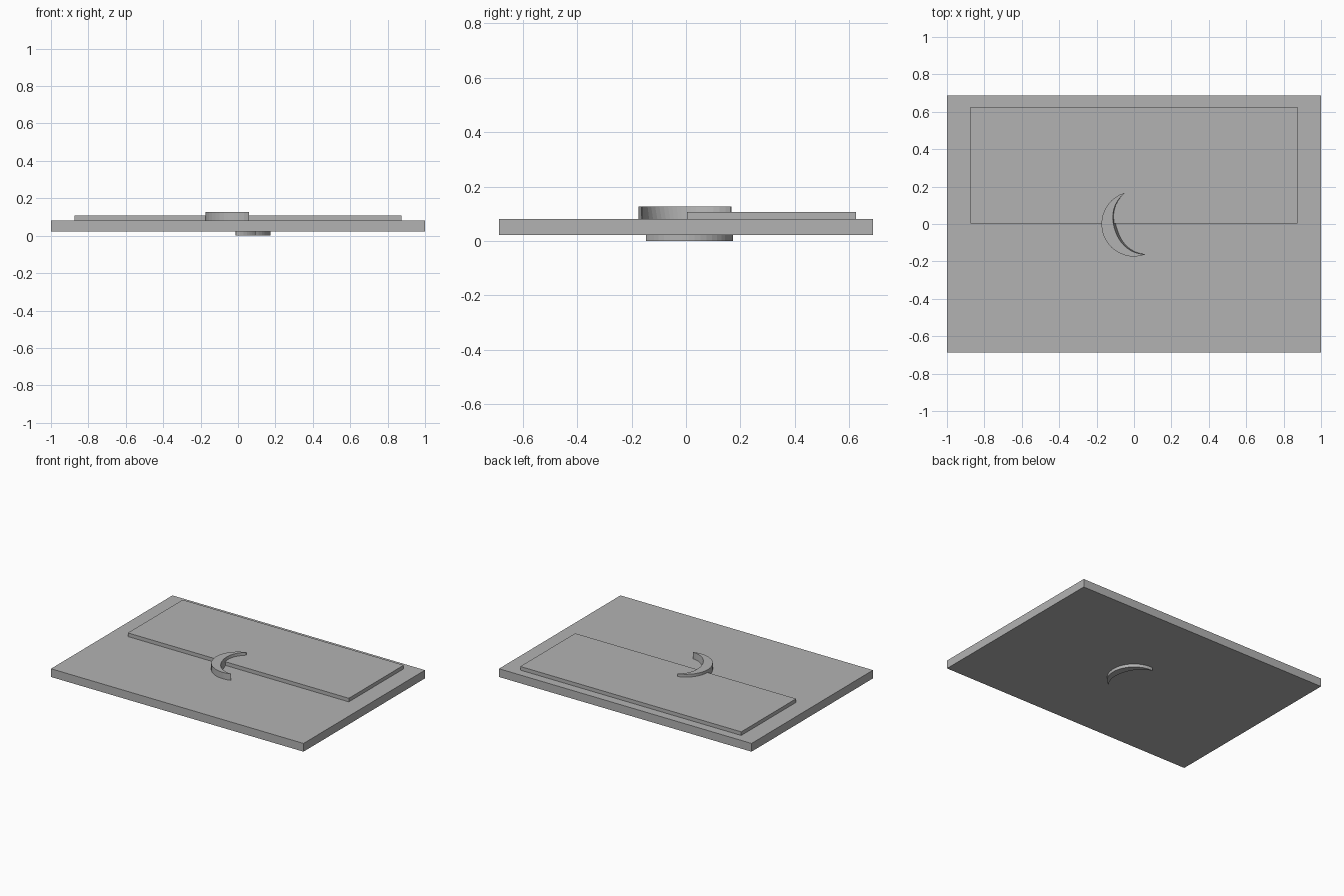
import bpy, bmesh, math

if "Cube" in bpy.data.objects:
    bpy.data.objects.remove(bpy.data.objects["Cube"])

grey = bpy.data.materials.new("plain_grey")
grey.diffuse_color = (0.45, 0.45, 0.45, 1)
grey.use_nodes = True
grey.node_tree.nodes["Principled BSDF"].inputs["Base Color"].default_value = grey.diffuse_color


def finish(bm, name):
    bmesh.ops.recalc_face_normals(bm, faces=bm.faces)
    mesh = bpy.data.meshes.new(name)
    bm.to_mesh(mesh)
    bm.free()
    mesh.materials.append(grey)
    obj = bpy.data.objects.new(name, mesh)
    bpy.context.collection.objects.link(obj)
    return obj


def box(name, lo, hi):
    bm = bmesh.new()
    bmesh.ops.create_cube(bm, size=1)
    for v in bm.verts:
        v.co = [lo[i] + (v.co[i] + 0.5) * (hi[i] - lo[i]) for i in range(3)]
    return finish(bm, name)


def crescent(name, start, end, width, z_base, z_cap, radius=0.174, steps=20):
    """Moon-shaped ridge: upright outer wall, inner wall flaring to the base."""
    bm = bmesh.new()
    rings = []
    for i in range(steps + 1):
        t = i / steps
        a = math.radians(start + (end - start) * t)
        depth = width * math.sin(math.pi * t) + 0.002
        ring = []
        for r, z in ((radius, z_base), (radius, z_cap),
                     (radius - depth, z_cap), (radius - depth * 1.2, z_base)):
            ring.append(bm.verts.new((r * math.cos(a), r * math.sin(a), z)))
        rings.append(ring)
    for p, q in zip(rings, rings[1:]):
        for k in range(4):
            n = (k + 1) % 4
            bm.faces.new((p[k], p[n], q[n], q[k]))
    bm.faces.new(rings[0])
    bm.faces.new(rings[-1])
    return finish(bm, name)


# Base slab and the raised panel on its rear half
box("base_slab", (-1, -0.687, 0.022), (1, 0.687, 0.081))
box("raised_panel", (-0.875, 0.004, 0.08), (0.875, 0.625, 0.107))

# Crescent ridges on the upper and lower faces, on opposite sides
crescent("upper_crescent", 107, 290, 0.065, 0.078, 0.127)
crescent("lower_crescent", -58, 94, 0.05, 0.025, 0.0)
